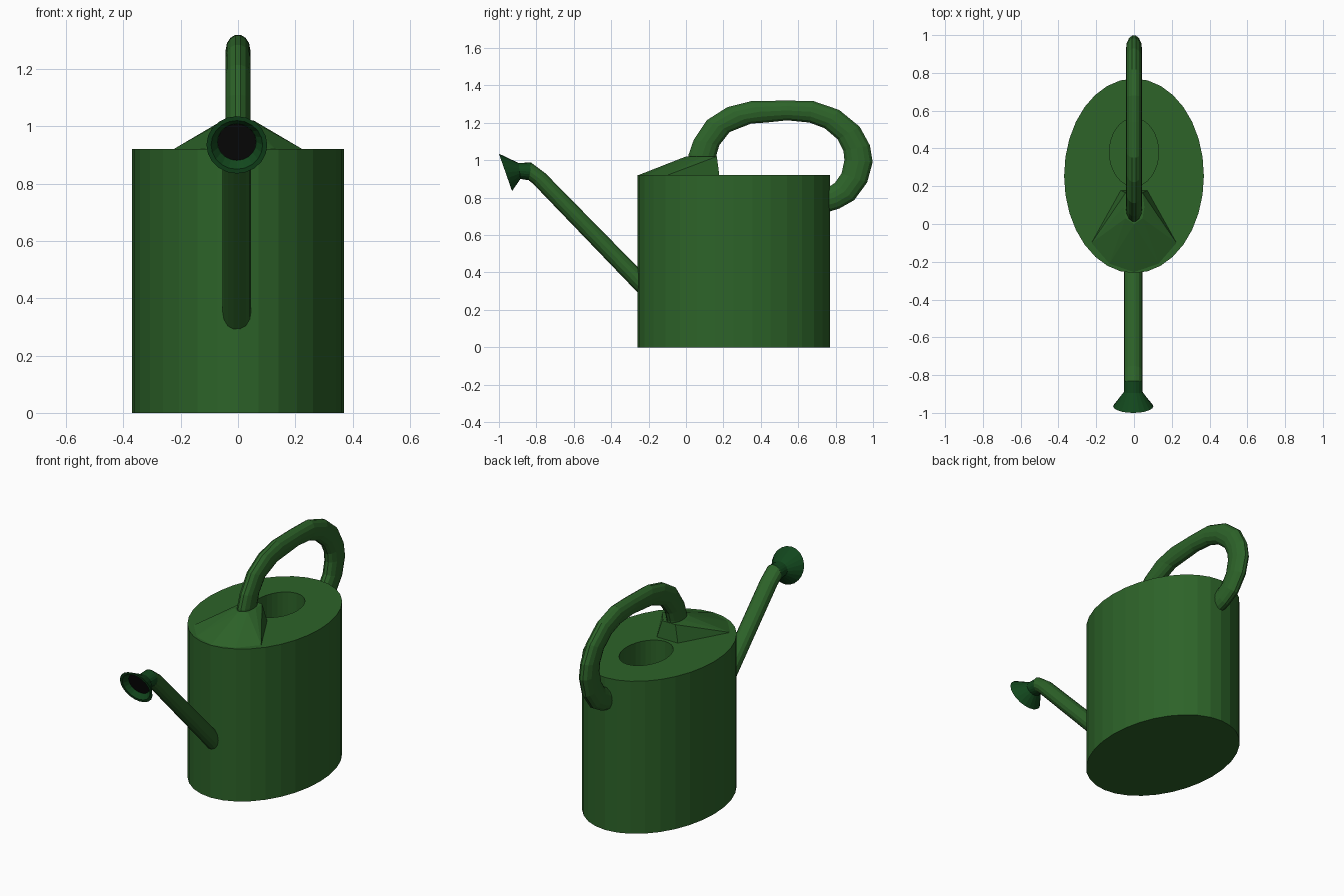
import bpy, bmesh
from math import cos, sin, tau


def material(name, rgb):
    m = bpy.data.materials.new(name)
    m.diffuse_color = (*rgb, 1)
    return m


GREEN = material("green", (0.026, 0.125, 0.022))
DARK = material("dark_green", (0.006, 0.062, 0.012))
BLACK = material("black", (0.003, 0.003, 0.003))


def finish(name, bm, mat):
    bmesh.ops.recalc_face_normals(bm, faces=bm.faces)
    me = bpy.data.meshes.new(name)
    bm.to_mesh(me)
    bm.free()
    me.materials.append(mat)
    ob = bpy.data.objects.new(name, me)
    bpy.context.collection.objects.link(ob)
    return ob


def loft(name, rings, mat):
    """Skin a list of closed rings and cap both ends."""
    bm = bmesh.new()
    loops = [[bm.verts.new(p) for p in ring] for ring in rings]
    n = len(loops[0])
    for a, b in zip(loops, loops[1:]):
        for i in range(n):
            j = (i + 1) % n
            bm.faces.new((a[i], a[j], b[j], b[i]))
    bm.faces.new(loops[0])
    bm.faces.new(loops[-1])
    return finish(name, bm, mat)


def ellipse(cy, rx, ry, z, n=32):
    return [(rx * cos(tau * i / n), cy + ry * sin(tau * i / n), z) for i in range(n)]


def section(y0, z0, y1, z1, rx, x0=0.0, n=14):
    """Elliptical tube ring spanning two side-view points."""
    cy, cz, hy, hz = (y0 + y1) / 2, (z0 + z1) / 2, (y1 - y0) / 2, (z1 - z0) / 2
    return [(x0 + rx * cos(tau * i / n), cy + hy * sin(tau * i / n),
             cz + hz * sin(tau * i / n)) for i in range(n)]


# Oval tank with filling hole
loft("tank", [ellipse(0.255, 0.37, 0.515, 0), ellipse(0.255, 0.37, 0.515, 0.92),
              ellipse(0.38, 0.13, 0.18, 0.92), ellipse(0.38, 0.13, 0.18, 0.3)], GREEN)

# Faceted mount under the front of the handle
bm = bmesh.new()
half = [(0, -0.255, 0.92), (0.13, -0.21, 0.92), (0.225, -0.1, 0.92), (0.11, 0.1, 0.92),
        (0.07, 0.178, 0.92), (0.045, 0.165, 1.02), (0.055, 0.09, 1.02),
        (0.045, 0.03, 1.02), (0, 0.0, 1.02)]
for x, y, z in half:
    for s in ((1, -1) if x else (1,)):
        bm.verts.new((s * x, y, z))
bmesh.ops.convex_hull(bm, input=bm.verts)
finish("handle_mount", bm, GREEN)

# Handle: inner and outer side-view points
grip = [(0.16, 0.98, 0.01, 0.98), (0.165, 1.03, 0.012, 1.03), (0.18, 1.08, 0.04, 1.11),
        (0.235, 1.15, 0.11, 1.215), (0.35, 1.195, 0.22, 1.285), (0.43, 1.2, 0.35, 1.318),
        (0.54, 1.212, 0.54, 1.32), (0.66, 1.2, 0.68, 1.318), (0.74, 1.17, 0.82, 1.27),
        (0.81, 1.11, 0.93, 1.18), (0.84, 1.05, 0.985, 1.08), (0.845, 1.0, 1.0, 0.99),
        (0.83, 0.93, 0.97, 0.88), (0.795, 0.88, 0.9, 0.785), (0.765, 0.86, 0.82, 0.74),
        (0.7, 0.84, 0.72, 0.71)]
loft("handle", [section(*g, 0.043) for g in grip], GREEN)

# Spout with bend at the tip
spout = [(-0.2, 0.23, -0.13, 0.30), (-0.82, 0.875, -0.75, 0.93), (-0.84, 0.89, -0.83, 0.99)]
loft("spout", [section(*s, 0.05, -0.004) for s in spout], GREEN)

# Flared sprinkler head with hollow face
rose = [(-0.835, 0.892, -0.83, 0.988, 0.05), (-0.885, 0.9, -0.895, 0.985, 0.05),
        (-0.93, 0.835, -1.0, 1.035, 0.106), (-0.935, 0.85, -0.995, 1.02, 0.09),
        (-0.915, 0.881, -0.959, 1.009, 0.068)]
loft("sprinkler_head", [section(*r, -0.004, 20) for r in rose], DARK)

# Black opening plate
plate = [(-0.912, 0.882, -0.956, 1.01, 0.067), (-0.917, 0.881, -0.961, 1.008, 0.067)]
loft("sprinkler_plate", [section(*p, -0.004, 20) for p in plate], BLACK)
